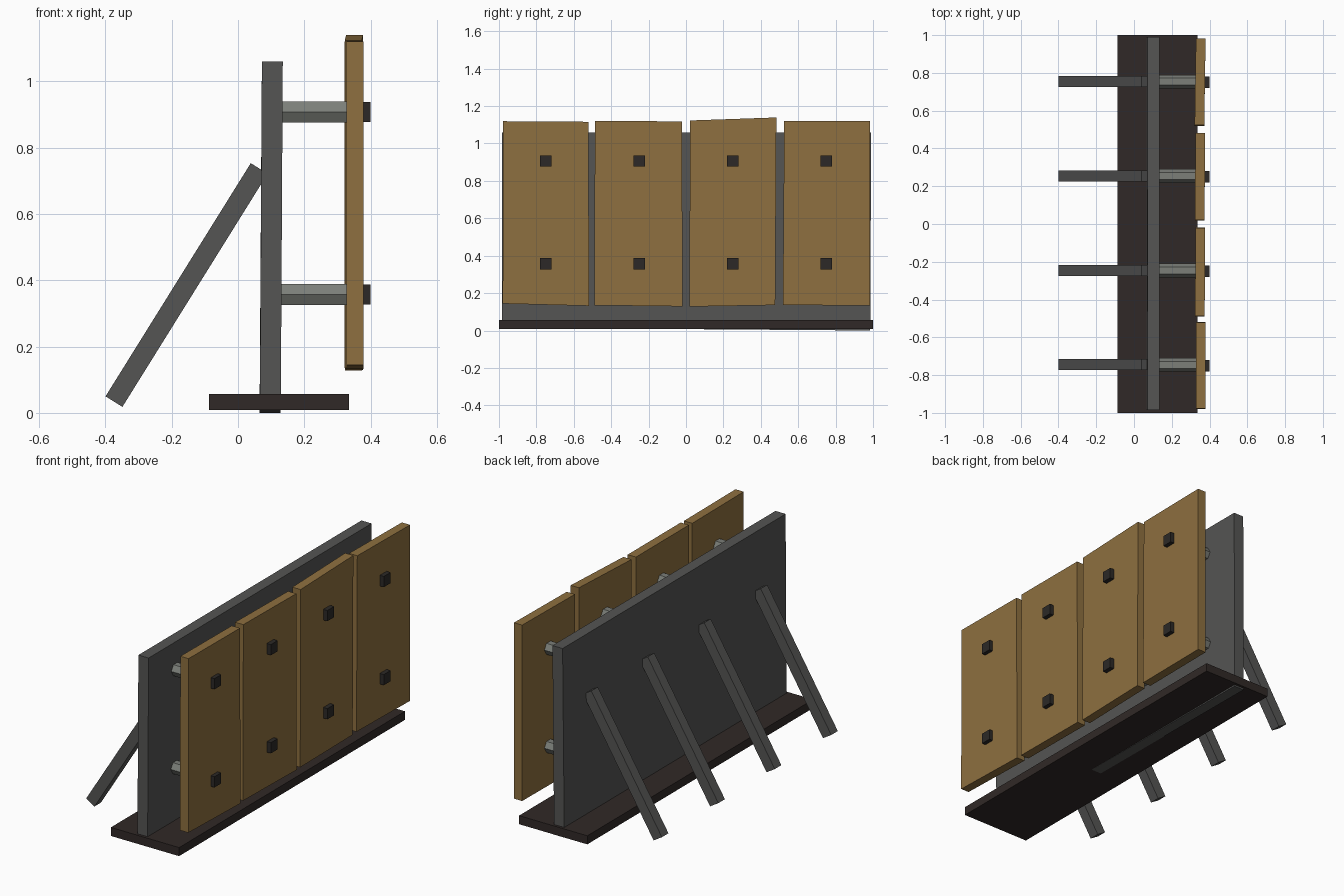
import bpy, math
from mathutils import Vector

if "Cube" in bpy.data.objects:
    bpy.data.objects.remove(bpy.data.objects["Cube"])

def material(name, rgb):
    m = bpy.data.materials.new(name)
    m.diffuse_color = (*rgb, 1)
    m.use_nodes = True
    m.node_tree.nodes["Principled BSDF"].inputs["Base Color"].default_value = m.diffuse_color
    return m

WOOD = material("wood", (0.27, 0.16, 0.05))
DARK = material("dark_wood", (0.03, 0.022, 0.02))
IRON = material("dark_iron", (0.025, 0.022, 0.02))
STEEL = material("steel", (0.09, 0.09, 0.088))
PIPE = material("pipe", (0.2, 0.21, 0.19))

def prism(name, ring, offset, mat):
    """Extrude a closed ring of points along an offset vector."""
    n, off = len(ring), Vector(offset)
    verts = [Vector(p) for p in ring]
    verts += [v + off for v in verts]
    faces = [tuple(reversed(range(n))), tuple(range(n, 2 * n))]
    faces += [(i, (i + 1) % n, (i + 1) % n + n, i + n) for i in range(n)]
    me = bpy.data.meshes.new(name)
    me.from_pydata(verts, [], faces)
    me.materials.append(mat)
    ob = bpy.data.objects.new(name, me)
    bpy.context.collection.objects.link(ob)
    return ob

def slab(name, x, y, z, mat):
    ring = [(x[0], y[0], z[0]), (x[0], y[1], z[0]), (x[0], y[1], z[1]), (x[0], y[0], z[1])]
    return prism(name, ring, (x[1] - x[0], 0, 0), mat)

# Base board
slab("base", (-0.088, 0.335), (-1, 1), (0.009, 0.057), DARK)

# Back wall, its foot slightly skewed
prism("back_wall", [(0.066, -0.985, 0.015), (0.065, 0.985, 0.0),
                    (0.072, 0.99, 1.06), (0.072, -0.985, 1.06)], (0.063, 0, 0), STEEL)

# Uneven front planks: y and z of corners bottom-left, bottom-right, top-right, top-left
planks = [
    [(-0.98, 0.144), (-0.518, 0.132), (-0.522, 1.116), (-0.978, 1.119)],
    [(-0.49, 0.135), (-0.018, 0.129), (-0.022, 1.118), (-0.487, 1.121)],
    [(0.018, 0.128), (0.477, 0.136), (0.483, 1.139), (0.022, 1.123)],
    [(0.518, 0.136), (0.983, 0.134), (0.983, 1.12), (0.525, 1.12)],
]
xs = [(0.327, 0.327), (0.323, 0.326), (0.322, 0.326), (0.321, 0.328)]
for i, (c, (xa, xb)) in enumerate(zip(planks, xs)):
    ring = [(x, y, z) for x, (y, z) in zip((xa, xb, xb, xa), c)]
    prism(f"plank_{i + 1}", ring, (0.051, 0, 0), WOOD)

# Spacer tubes, bolts and rear props, one set per plank
along = Vector((0.438, 0, 0.703))
side = Vector((-0.703, 0, 0.438)).normalized() * 0.03
foot = Vector((-0.374, 0, 0.034))
for i, y in enumerate((-0.75, -0.25, 0.25, 0.75)):
    for level, z in (("lower", 0.357), ("upper", 0.907)):
        hexa = [(0.1, y + 0.004 + 0.036 * math.cos(k * math.pi / 3),
                 z + 0.036 * math.sin(k * math.pi / 3)) for k in range(6)]
        prism(f"{level}_spacer_{i + 1}", hexa, (0.245, 0, 0), PIPE)
        slab(f"{level}_bolt_{i + 1}", (0.34, 0.4), (y - 0.03, y + 0.03), (z - 0.03, z + 0.03), IRON)
    shift = Vector((0, y + 0.005, 0))
    half = Vector((0, 0.029, 0))
    ring = [foot + shift + side * s + half * t for s, t in ((1, -1), (-1, -1), (-1, 1), (1, 1))]
    prism(f"rear_prop_{i + 1}", ring, along, STEEL)
